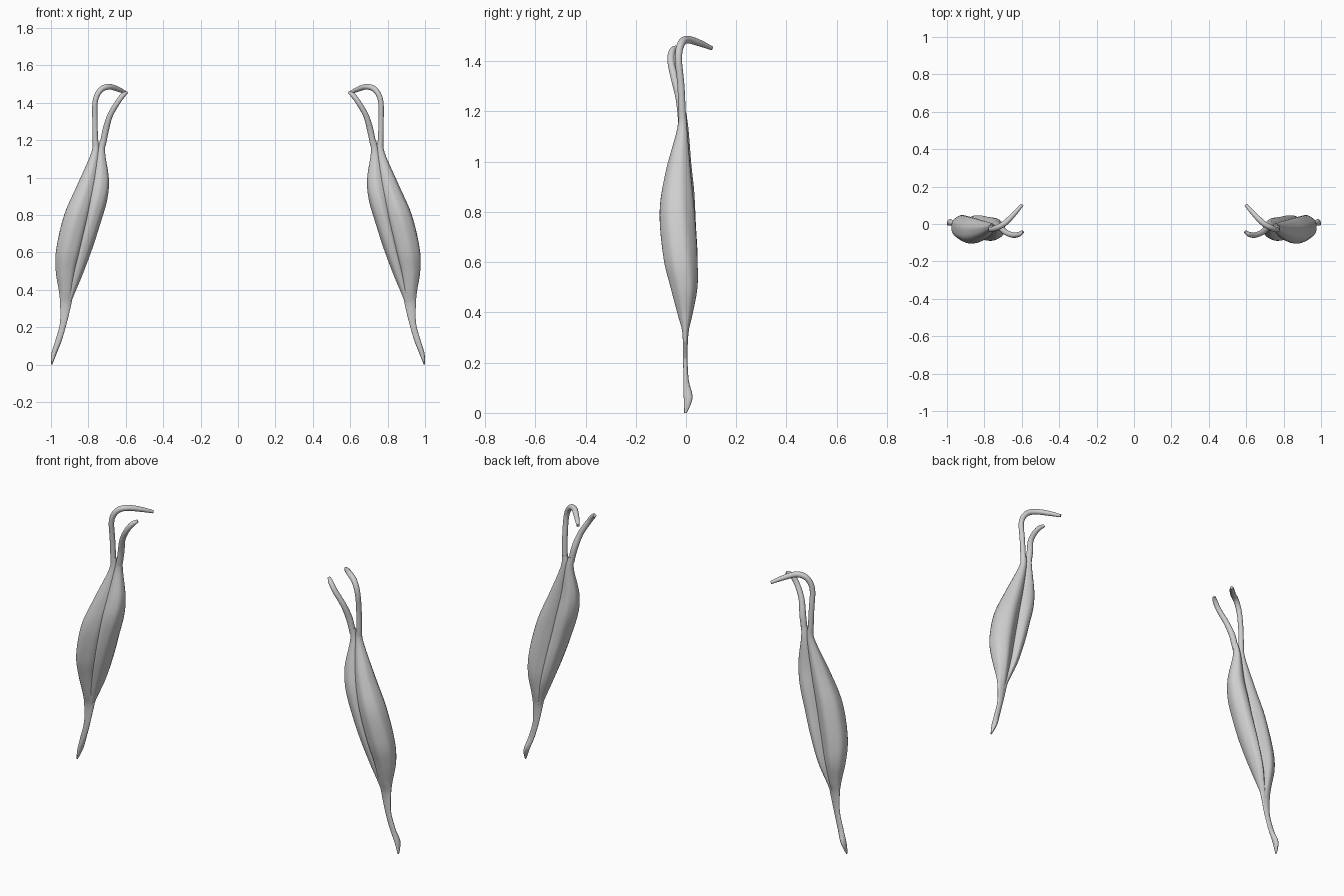
import bpy, bmesh, math
from mathutils import Vector

cube = bpy.data.objects.get("Cube")
if cube:
    bpy.data.objects.remove(cube)

grey = bpy.data.materials.new("pale_grey")
grey.use_nodes = True
tone = (0.62, 0.62, 0.62, 1)
grey.diffuse_color = tone
grey.node_tree.nodes["Principled BSDF"].inputs["Base Color"].default_value = tone

SIDES = 32


def smooth_rows(rows, steps=6):
    """Catmull-Rom interpolation of rows of numbers."""
    rows = [Vector(r) for r in rows]
    padded = [rows[0]] + rows + [rows[-1]]
    out = []
    for a, b, c, d in zip(padded, padded[1:], padded[2:], padded[3:]):
        for i in range(steps):
            t = i / steps
            out.append(b + (c - a) * t / 2
                       + (a * 2 - b * 5 + c * 4 - d) * t * t / 2
                       + (b * 3 - a - c * 3 + d) * t ** 3 / 2)
    return out + [rows[-1]]


def skin(name, rings):
    """Bridge rings of points, cap the ends and mirror to the other side."""
    bm = bmesh.new()
    loops = [[bm.verts.new(p) for p in ring] for ring in rings]
    for low, high in zip(loops, loops[1:]):
        for i in range(SIDES):
            j = (i + 1) % SIDES
            bm.faces.new((low[i], low[j], high[j], high[i]))
    bm.faces.new(loops[0])
    bm.faces.new(loops[-1])
    bmesh.ops.recalc_face_normals(bm, faces=bm.faces)
    mesh = bpy.data.meshes.new(name)
    bm.to_mesh(mesh)
    bm.free()
    mesh.materials.append(grey)
    obj = bpy.data.objects.new(name, mesh)
    bpy.context.collection.objects.link(obj)
    obj.modifiers.new("both_arms", 'MIRROR')
    bpy.ops.object.select_all(action='DESELECT')
    obj.select_set(True)
    bpy.context.view_layer.objects.active = obj
    bpy.ops.object.shade_smooth_by_angle(angle=math.radians(50))


def belly(name, rows, hollow_side):
    """Level oval sections: height, inner x, outer x, front y, back y."""
    rings = []
    for z, x0, x1, y0, y1 in smooth_rows(rows):
        mid_y = (y0 + y1) / 2
        ring = []
        for i in range(SIDES):
            a = math.tau * i / SIDES
            c, s = math.cos(a), math.sin(a)
            # gentle fibre ridges, and a hollow behind where the heads meet
            swell = 1 + 0.02 * math.cos(7 * a + 5 * z)
            dent = 0.35 * max(0, s) * max(0, c * hollow_side)
            ring.append(((x0 + x1) / 2 + (x1 - x0) / 2 * c * swell,
                         mid_y + (y1 - y0) / 2 * s * (swell - dent), z))
        rings.append(ring)
    skin(name, rings)


def tendon(name, rows):
    """Round cord: x, y, z, radius."""
    path = smooth_rows(rows)
    rings = []
    for i, p in enumerate(path):
        along = (path[min(i + 1, len(path) - 1)] - path[max(i - 1, 0)]).to_3d()
        u = along.cross(Vector((0, 1, 0))).normalized()
        v = along.cross(u).normalized()
        rings.append([p.to_3d() + (u * math.cos(a) + v * math.sin(a)) * p[3]
                      for a in (math.tau * k / SIDES for k in range(SIDES))])
    skin(name, rings)


# Outer muscle belly, running down into the lower tendon
belly("outer_head", [
    (1.2, .747, .777, -.03, 0),
    (1.13, .742, .785, -.035, .005),
    (.96, .76, .86, -.08, .02),
    (.8, .79, .93, -.104, .035),
    (.62, .83, .973, -.09, .045),
    (.5, .86, .975, -.062, .045),
    (.39, .88, .957, -.033, .025),
    (.32, .892, .951, -.015, .01),
    (.22, .916, .952, -.012, .006),
    (.13, .942, .976, -.01, .011),
    (.06, .969, .997, -.009, .026),
    (0, .993, 1, -.007, .003)], -1)

# Inner muscle belly
belly("inner_head", [
    (1.2, .708, .738, -.032, 0),
    (1.13, .71, .755, -.035, .01),
    (.99, .69, .785, -.07, .022),
    (.88, .7, .812, -.088, .034),
    (.75, .738, .84, -.086, .04),
    (.62, .78, .868, -.072, .046),
    (.48, .832, .895, -.046, .042),
    (.36, .882, .918, -.02, .015),
    (.29, .906, .93, -.008, .004)], 1)

# Upper tendons
tendon("long_tendon", [
    (.762, -.015, 1.17, .015),
    (.765, -.02, 1.3, .014),
    (.763, -.03, 1.41, .014),
    (.735, -.02, 1.468, .015),
    (.69, .005, 1.486, .015),
    (.64, .055, 1.472, .013),
    (.598, .102, 1.452, .008)])
tendon("short_tendon", [
    (.724, -.016, 1.17, .016),
    (.708, -.024, 1.25, .017),
    (.685, -.045, 1.33, .015),
    (.645, -.06, 1.4, .014),
    (.615, -.055, 1.44, .013),
    (.594, -.04, 1.455, .008)])
